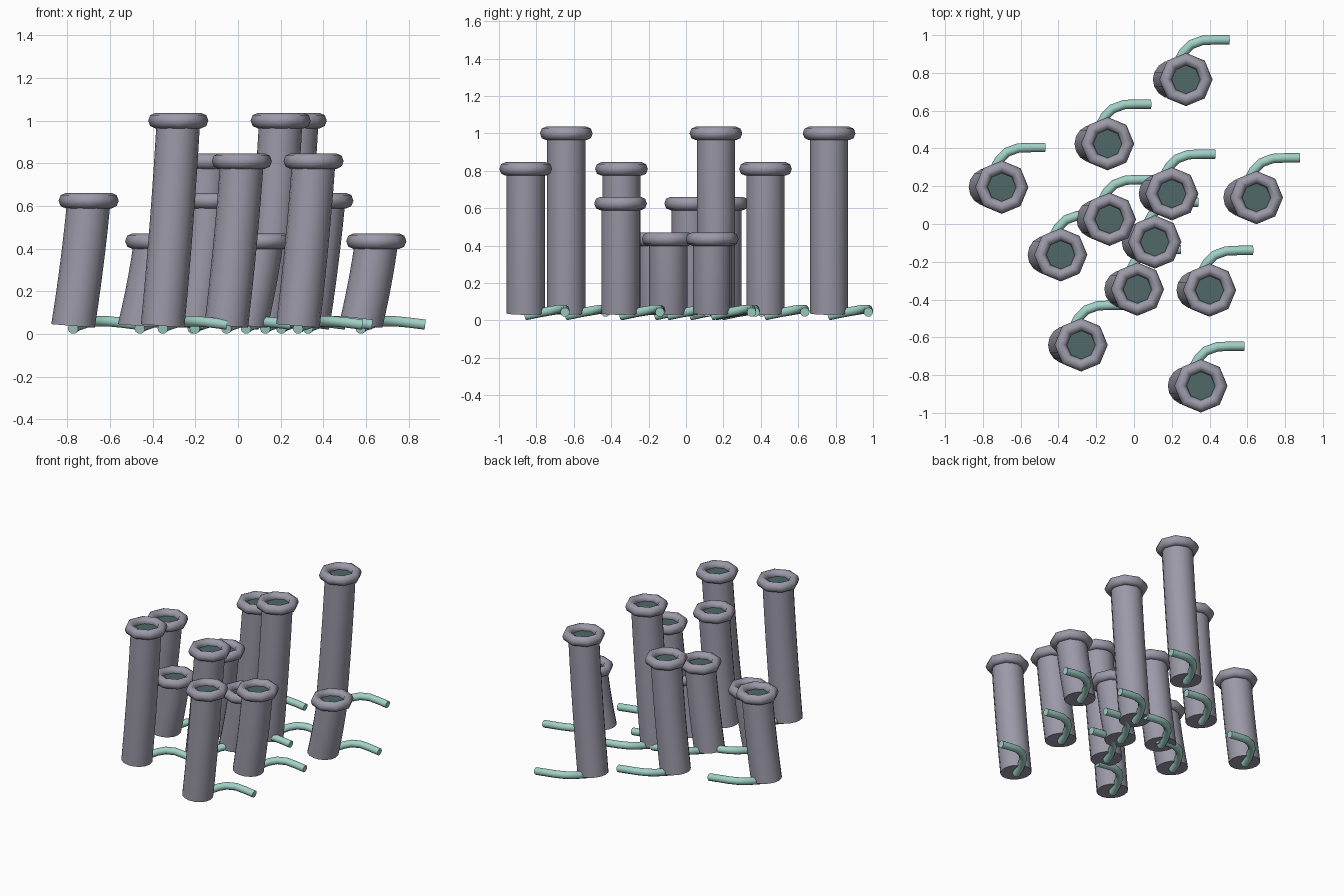
import bpy, bmesh, math
from mathutils import Vector

cube = bpy.data.objects.get("Cube")
if cube:
    bpy.data.objects.remove(cube)


def material(name, rgb):
    m = bpy.data.materials.new(name)
    m.use_nodes = True
    m.diffuse_color = (*rgb, 1)
    m.node_tree.nodes["Principled BSDF"].inputs["Base Color"].default_value = (*rgb, 1)
    return m


GREY = material("violet grey", (0.33, 0.32, 0.39))
TEAL = material("pale teal", (0.36, 0.64, 0.57))
DARK = material("dark teal", (0.08, 0.14, 0.14))
LEAN = 0.073      # sideways lean of every tube
TUBE_R = 0.102


def finish(name, bm, mat, angle=50):
    bmesh.ops.recalc_face_normals(bm, faces=bm.faces)
    mesh = bpy.data.meshes.new(name)
    bm.to_mesh(mesh)
    bm.free()
    mesh.materials.append(mat)
    ob = bpy.data.objects.new(name, mesh)
    bpy.context.collection.objects.link(ob)
    bpy.ops.object.select_all(action='DESELECT')
    ob.select_set(True)
    bpy.context.view_layer.objects.active = ob
    bpy.ops.object.shade_smooth_by_angle(angle=math.radians(angle))
    return ob


def loft(bm, rings, close=False, caps=True):
    """Bridge consecutive rings of points with quads."""
    loops = [[bm.verts.new(p) for p in r] for r in rings]
    pairs = list(zip(loops, loops[1:]))
    if close:
        pairs.append((loops[-1], loops[0]))
    for a, b in pairs:
        for i in range(len(a)):
            j = (i + 1) % len(a)
            bm.faces.new((a[i], a[j], b[j], b[i]))
    if caps:
        bm.faces.new(loops[0])
        bm.faces.new(loops[-1])


def circle(n, r, centre=(0, 0, 0), tilt=0):
    cx, cy, cz = centre
    pts = []
    for i in range(n):
        a = 2 * math.pi * i / n
        x = r * math.cos(a)
        pts.append(Vector((cx + x, cy + r * math.sin(a), cz - tilt * x)))
    return pts


def tube(name, x, y, top):
    # gently bent body with a slightly slanted foot
    bm = bmesh.new()
    rings = []
    for k in range(6):
        t = k / 5
        bend = LEAN * (1.25 * t - 0.25 * t * t)
        rings.append(circle(16, TUBE_R, (x - LEAN + bend, y, 0.038 + (top - 0.038) * t),
                            0.08 * (1 - t)))
    loft(bm, rings)
    finish(name, bm, GREY)


def rim(name, x, y, z):
    # eight-sided rolled rim
    bm = bmesh.new()
    rings = [circle(8, 0.108 + 0.033 * math.cos(a), (x, y, z + 0.036 * math.sin(a)))
             for a in (math.tau * k / 8 for k in range(8))]
    loft(bm, rings, close=True, caps=False)
    finish(name, bm, GREY, 60)


def mouth(name, x, y, z):
    # dark disc closing the opening
    bm = bmesh.new()
    bmesh.ops.create_circle(bm, cap_ends=True, segments=16, radius=0.08)
    bmesh.ops.translate(bm, verts=bm.verts, vec=(x, y, z))
    finish(name, bm, DARK)


PATH = [Vector(p) for p in ((0, 0, .025), (.02, .07, .04), (.06, .145, .053),
                            (.10, .185, .06), (.16, .207, .06), (.23, .21, .053),
                            (.302, .21, .044))]


def pipe(name, x, y):
    # bent pipe leaving the foot
    bm = bmesh.new()
    rings = []
    base = Vector((x - LEAN, y, 0))
    for i, p in enumerate(PATH):
        d = (PATH[min(i + 1, len(PATH) - 1)] - PATH[max(i - 1, 0)]).normalized()
        side = d.cross(Vector((0, 0, 1))).normalized()
        up = side.cross(d)
        rings.append([base + p + side * q.x + up * q.y for q in circle(10, 0.025)])
    loft(bm, rings)
    finish(name, bm, TEAL)


# rim height -> tube positions
GROUPS = {
    1.0: [(.275, .765), (.20, .16), (-.28, -.64)],
    .81: [(-.14, .425), (.018, -.345), (.354, -.857)],
    .625: [(-.70, .195), (-.13, .025), (.40, -.35)],
    .435: [(.648, .14), (.11, -.095), (-.388, -.163)],
}
n = 0
for z, spots in GROUPS.items():
    for x, y in spots:
        n += 1
        tube(f"tube_{n}", x, y, z - 0.012)
        rim(f"rim_{n}", x, y, z)
        mouth(f"mouth_{n}", x, y, z - 0.004)
        pipe(f"foot_pipe_{n}", x, y)
